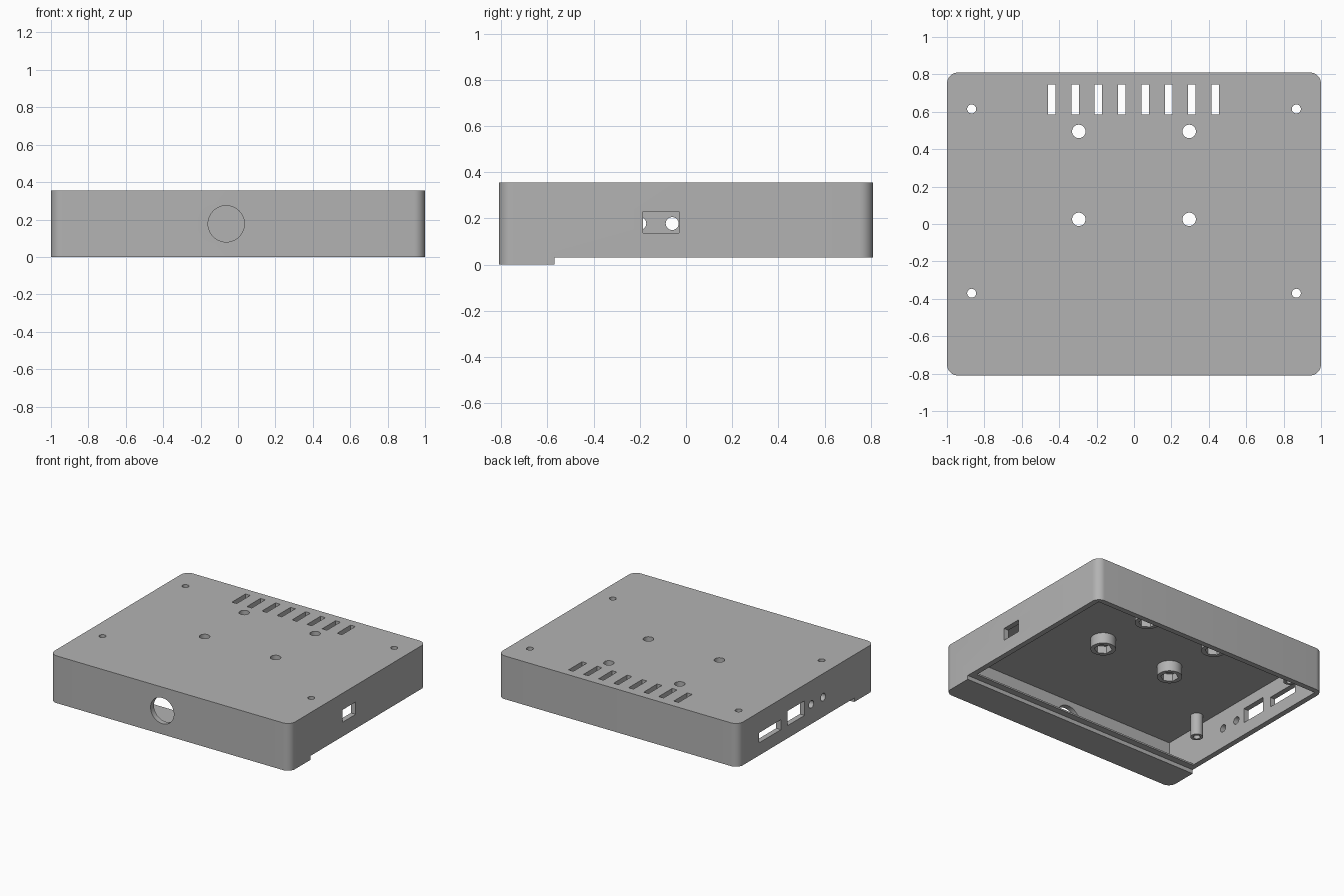
import bpy, bmesh, math
from mathutils import Matrix, Vector

cube = bpy.data.objects.get("Cube")
if cube:
    bpy.data.objects.remove(cube, do_unlink=True)

GREY = (0.45, 0.45, 0.45, 1.0)
mat = bpy.data.materials.new("plain grey")
mat.use_nodes = True
mat.diffuse_color = GREY
mat.node_tree.nodes["Principled BSDF"].inputs["Base Color"].default_value = GREY

HALF_Y, TOP, RIM, WALL = 0.81, 0.355, 0.03, 0.04
CEILING = TOP - WALL


def new_object(name, bm):
    bmesh.ops.recalc_face_normals(bm, faces=bm.faces)
    mesh = bpy.data.meshes.new(name)
    bm.to_mesh(mesh)
    bm.free()
    mesh.materials.append(mat)
    obj = bpy.data.objects.new(name, mesh)
    bpy.context.collection.objects.link(obj)
    return obj


def box(name, x0, x1, y0, y1, z0, z1):
    bm = bmesh.new()
    bmesh.ops.create_cube(bm, size=1)
    bmesh.ops.scale(bm, vec=(x1 - x0, y1 - y0, z1 - z0), verts=bm.verts)
    centre = Vector((x0 + x1, y0 + y1, z0 + z1)) / 2
    bmesh.ops.translate(bm, vec=centre, verts=bm.verts)
    return new_object(name, bm)


def cylinder(name, centre, radius, depth, axis="Z", sides=32):
    turn = {"X": Matrix.Rotation(math.pi / 2, 4, "Y"),
            "Y": Matrix.Rotation(math.pi / 2, 4, "X"),
            "Z": Matrix.Identity(4)}[axis]
    bm = bmesh.new()
    bmesh.ops.create_cone(bm, cap_ends=True, segments=sides, radius1=radius,
                          radius2=radius, depth=depth,
                          matrix=Matrix.Translation(centre) @ turn)
    return new_object(name, bm)


def cut(target, cutter):
    """Subtract the cutter, bake the result and remove the cutter."""
    mod = target.modifiers.new("cut", "BOOLEAN")
    mod.operation = "DIFFERENCE"
    mod.solver = "EXACT"
    mod.object = cutter
    cutter.hide_render = True
    graph = bpy.context.evaluated_depsgraph_get()
    baked = bpy.data.meshes.new_from_object(target.evaluated_get(graph))
    target.modifiers.clear()
    target.data = baked
    bpy.data.objects.remove(cutter, do_unlink=True)


def finish(obj):
    bpy.ops.object.select_all(action="DESELECT")
    obj.select_set(True)
    bpy.context.view_layer.objects.active = obj
    bpy.ops.object.shade_smooth_by_angle(angle=math.radians(30))


# Outer block with rounded vertical corners
shell = box("enclosure_shell", -1, 1, -HALF_Y, HALF_Y, 0, TOP)
bm = bmesh.new()
bm.from_mesh(shell.data)
upright = [e for e in bm.edges if abs(e.verts[0].co.z - e.verts[1].co.z) > 0.1]
bmesh.ops.bevel(bm, geom=upright, offset=0.06, segments=8, profile=0.5, affect="EDGES")
bm.to_mesh(shell.data)
bm.free()

# Lid recess, hollow inside and bottom opening; the front keeps a floor
inner_x, inner_y = 1 - WALL, HALF_Y - WALL
cut(shell, box("lid_recess", -2, 2, -0.57, 2, -1, RIM))
cut(shell, box("hollow", -inner_x, inner_x, -inner_y, inner_y, 0.042, CEILING))
cut(shell, box("opening", -inner_x, inner_x, -0.52, inner_y, -1, 0.1))

# Ventilation slots
for i in range(8):
    x = -0.44 + 0.125 * i
    cut(shell, box("vent", x - 0.02, x + 0.02, 0.585, 0.745, 0.25, 0.5))

# Front cable hole and left port
cut(shell, cylinder("front_hole", (-0.063, -HALF_Y, 0.177), 0.097, 0.2, "Y", 48))
cut(shell, box("left_port", 0.9, 1.1, -0.187, -0.03, 0.137, 0.23))

# Ports and jacks in the right wall
cut(shell, box("wide_port", -1.1, -0.9, 0.3, 0.56, 0.125, 0.2))
cut(shell, box("square_port", -1.1, -0.9, 0.02, 0.225, 0.125, 0.235))
for y in (-0.06, -0.2):
    cut(shell, cylinder("jack", (-1, y, 0.178), 0.028, 0.2, "X", 24))

# Bosses with hexagonal nut pockets and long screw posts, hanging from the top
for side, sx in (("left", 1), ("right", -1)):
    for end, y in (("front", 0.025), ("back", 0.495)):
        x, low = sx * 0.295, 0.235
        cut(shell, cylinder("hole", (x, y, TOP), 0.036, 0.2))
        boss = cylinder(f"nut_boss_{side}_{end}", (x, y, (low + CEILING) / 2),
                        0.086, CEILING - low)
        cut(boss, cylinder("hole", (x, y, low), 0.036, 0.4))
        cut(boss, cylinder("pocket", (x, y, low), 0.062, 0.11, sides=6))
        finish(boss)
    for end, y in (("front", -0.37), ("back", 0.615)):
        x, low = sx * 0.868, 0.15
        cut(shell, cylinder("hole", (x, y, TOP), 0.024, 0.2))
        post = cylinder(f"screw_post_{side}_{end}", (x, y, (low + CEILING) / 2),
                        0.043, CEILING - low)
        cut(post, cylinder("hole", (x, y, low), 0.024, 0.5))
        finish(post)

finish(shell)
